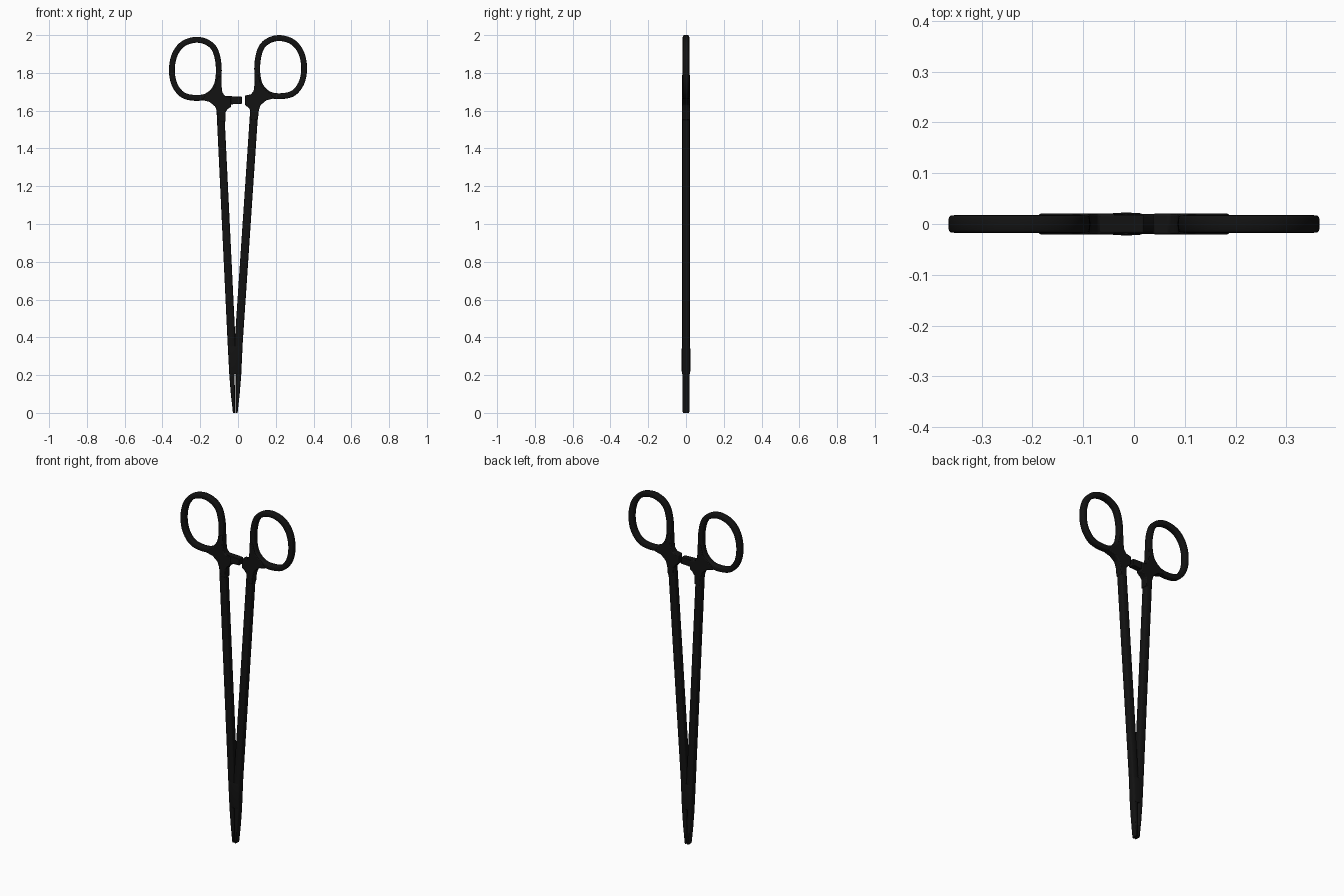
import bpy, bmesh, math
from mathutils import Vector

if "Cube" in bpy.data.objects:
    bpy.data.objects.remove(bpy.data.objects["Cube"])

steel = bpy.data.materials.new("black_steel")
steel.diffuse_color = (0.006, 0.006, 0.006, 1)
steel.use_nodes = True
steel.node_tree.nodes["Principled BSDF"].inputs["Base Color"].default_value = steel.diffuse_color


def finish(name, bm, bevel=0.0):
    bmesh.ops.recalc_face_normals(bm, faces=bm.faces)
    mesh = bpy.data.meshes.new(name)
    bm.to_mesh(mesh)
    bm.free()
    ob = bpy.data.objects.new(name, mesh)
    bpy.context.collection.objects.link(ob)
    mesh.materials.append(steel)
    if bevel:
        mod = ob.modifiers.new("soft_edges", 'BEVEL')
        mod.width, mod.segments = bevel, 2
    bpy.ops.object.select_all(action='DESELECT')
    ob.select_set(True)
    bpy.context.view_layer.objects.active = ob
    bpy.ops.object.shade_smooth_by_angle(angle=math.radians(35))
    return ob


def section(a, b, n=16, power=0.45):
    """Rounded rectangle with half sizes a and b."""
    pts = []
    for i in range(n):
        t = 2 * math.pi * i / n
        c, s = math.cos(t), math.sin(t)
        pts.append((a * math.copysign(abs(c) ** power, c),
                    b * math.copysign(abs(s) ** power, s)))
    return pts


def skin(bm, loops, closed=False):
    rows = [[bm.verts.new(p) for p in loop] for loop in loops]
    n = len(rows[0])
    pairs = list(zip(rows, rows[1:])) + ([(rows[-1], rows[0])] if closed else [])
    for r, q in pairs:
        for i in range(n):
            bm.faces.new((r[i], r[(i + 1) % n], q[(i + 1) % n], q[i]))
    if not closed:
        bm.faces.new(rows[0])
        bm.faces.new(rows[-1])


def loft(name, rows):
    """Rows of (z, left x, right x, half depth)."""
    bm = bmesh.new()
    skin(bm, [[((x0 + x1) / 2 + u, v, z) for u, v in section((x1 - x0) / 2, d)]
              for z, x0, x1, d in rows])
    return finish(name, bm)


def smooth_loop(points, steps=5):
    """Closed Catmull-Rom curve through the points."""
    p = [Vector(q) for q in points]
    n, out = len(p), []
    for i in range(n):
        a, b, c, d = p[i - 1], p[i], p[(i + 1) % n], p[(i + 2) % n]
        for k in range(steps):
            t = k / steps
            out.append(0.5 * (2 * b + (c - a) * t + (2 * a - 5 * b + 4 * c - d) * t * t
                              + (3 * b - a - 3 * c + d) * t ** 3))
    return out


def ring(name, points, half_w, half_d):
    path = smooth_loop(points)
    n, loops = len(path), []
    for i, p in enumerate(path):
        t = (path[(i + 1) % n] - path[i - 1]).normalized()
        loops.append([(p.x - t.y * u, v, p.y + t.x * u)
                      for u, v in section(half_w, half_d)])
    bm = bmesh.new()
    skin(bm, loops, closed=True)
    return finish(name, bm)


def plate(name, outline, half_d, bevel):
    bm = bmesh.new()
    face = bm.faces.new([bm.verts.new((x, -half_d, z)) for x, z in outline])
    ext = bmesh.ops.extrude_face_region(bm, geom=[face])
    verts = [v for v in ext["geom"] if isinstance(v, bmesh.types.BMVert)]
    bmesh.ops.translate(bm, verts=verts, vec=(0, 2 * half_d, 0))
    return finish(name, bm, bevel)


# Finger ring centreline and the web that joins it to its shank
ring_pts = [(.227, 1.984), (.290, 1.963), (.333, 1.91), (.350, 1.832), (.338, 1.752),
            (.295, 1.694), (.232, 1.677), (.168, 1.685), (.121, 1.727), (.103, 1.79),
            (.105, 1.87), (.126, 1.938), (.170, 1.974)]
web_pts = [(.088, 1.79), (.087, 1.74), (.083, 1.706), (.070, 1.687), (.037, 1.68),
           (.037, 1.63), (.056, 1.616), (.067, 1.60), (.066, 1.55), (.105, 1.55),
           (.110, 1.60), (.120, 1.63), (.150, 1.655), (.190, 1.665), (.170, 1.692),
           (.123, 1.73), (.107, 1.79)]
for side, sx, dz in (("right", 1, 0), ("left", -1, -.009)):
    ring(side + "_finger_ring", [(sx * x, z + dz) for x, z in ring_pts], .0155, .0175)
    plate(side + "_ring_web", [(sx * x, z + dz) for x, z in web_pts], .0205, .004)

# Ratchet arm reaching from the left shank towards the right one
plate("ratchet_arm", [(-.07, 1.678), (.02, 1.674), (.02, 1.636), (-.07, 1.632)], .018, .003)

# Long shanks tapering into the jaws
loft("right_shank", [(1.64, .067, .110, .020), (.37, -.018, .025, .020), (.20, -.012, .017, .019),
                     (.10, -.0125, .009, .0185), (.02, -.013, .000, .018), (0, -.012, -.002, .017)])
loft("left_shank", [(1.63, -.115, -.074, .020), (.37, -.055, -.013, .020), (.20, -.046, -.018, .019),
                    (.10, -.038, -.0165, .0185), (.02, -.029, -.016, .018), (0, -.027, -.017, .017)])

# Box joint where the shanks cross
loft("box_joint", [(.205, -.046, .017, .020), (.22, -.047, .018, .0225),
                   (.34, -.053, .023, .0225), (.355, -.053, .024, .020)])
